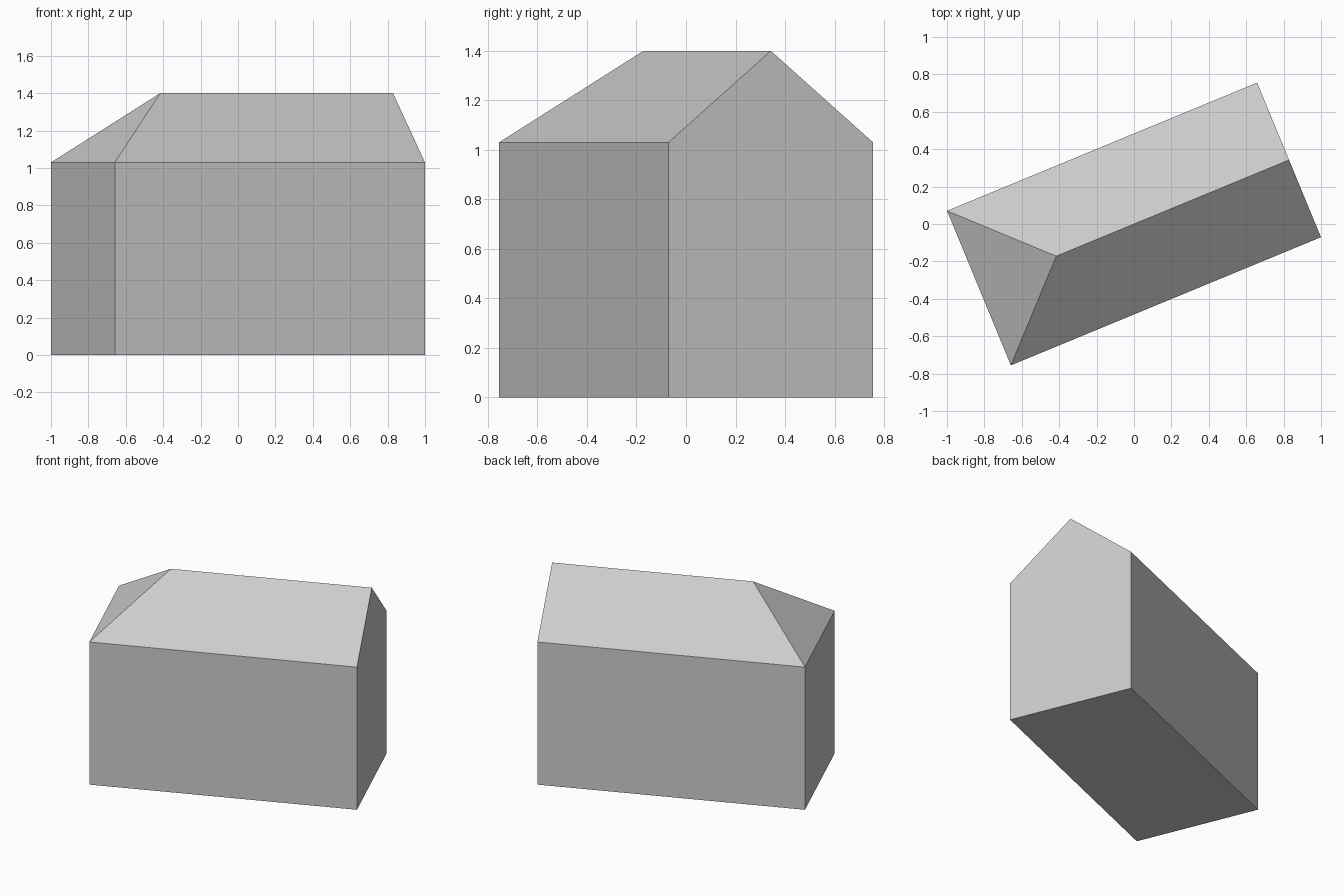
import bpy, bmesh, math
from mathutils import Matrix

old = bpy.data.objects.get("Cube")
if old:
    bpy.data.objects.remove(old)

LENGTH, WIDTH, EAVES, RIDGE = 1.794, 0.894, 1.03, 1.40
HIP_RUN = 0.447          # how far the hipped end leans in
TURN = math.radians(22.45)

# One plain grey for the whole building
grey = bpy.data.materials.new("plain_grey")
grey.use_nodes = True
colour = (0.6, 0.6, 0.6, 1)
grey.diffuse_color = colour
grey.node_tree.nodes["Principled BSDF"].inputs["Base Color"].default_value = colour

# Gabled end profile, extruded along the length
half_l, half_w = LENGTH / 2, WIDTH / 2
profile = [(-half_w, 0), (half_w, 0), (half_w, EAVES), (0, RIDGE), (-half_w, EAVES)]
bm = bmesh.new()
end = bm.faces.new([bm.verts.new((-half_l, y, z)) for y, z in profile])
new = bmesh.ops.extrude_face_region(bm, geom=[end])["geom"]
bmesh.ops.translate(bm, verts=[g for g in new if isinstance(g, bmesh.types.BMVert)],
                    vec=(LENGTH, 0, 0))

# Hip one end: split its gable at the eaves, then pull the peak inward
bm.verts.ensure_lookup_table()
gable_verts = [v for v in bm.verts if v.co.x < 0]
eave_pair = [v for v in gable_verts if abs(v.co.z - EAVES) < 0.001]
bmesh.ops.connect_verts(bm, verts=eave_pair)
for v in gable_verts:
    if v.co.z > EAVES + 0.1:
        v.co.x += HIP_RUN

bmesh.ops.recalc_face_normals(bm, faces=bm.faces)
bmesh.ops.rotate(bm, verts=bm.verts, matrix=Matrix.Rotation(TURN, 3, "Z"))
mesh = bpy.data.meshes.new("building")
bm.to_mesh(mesh)
bm.free()
mesh.materials.append(grey)
building = bpy.data.objects.new("building", mesh)
bpy.context.collection.objects.link(building)
